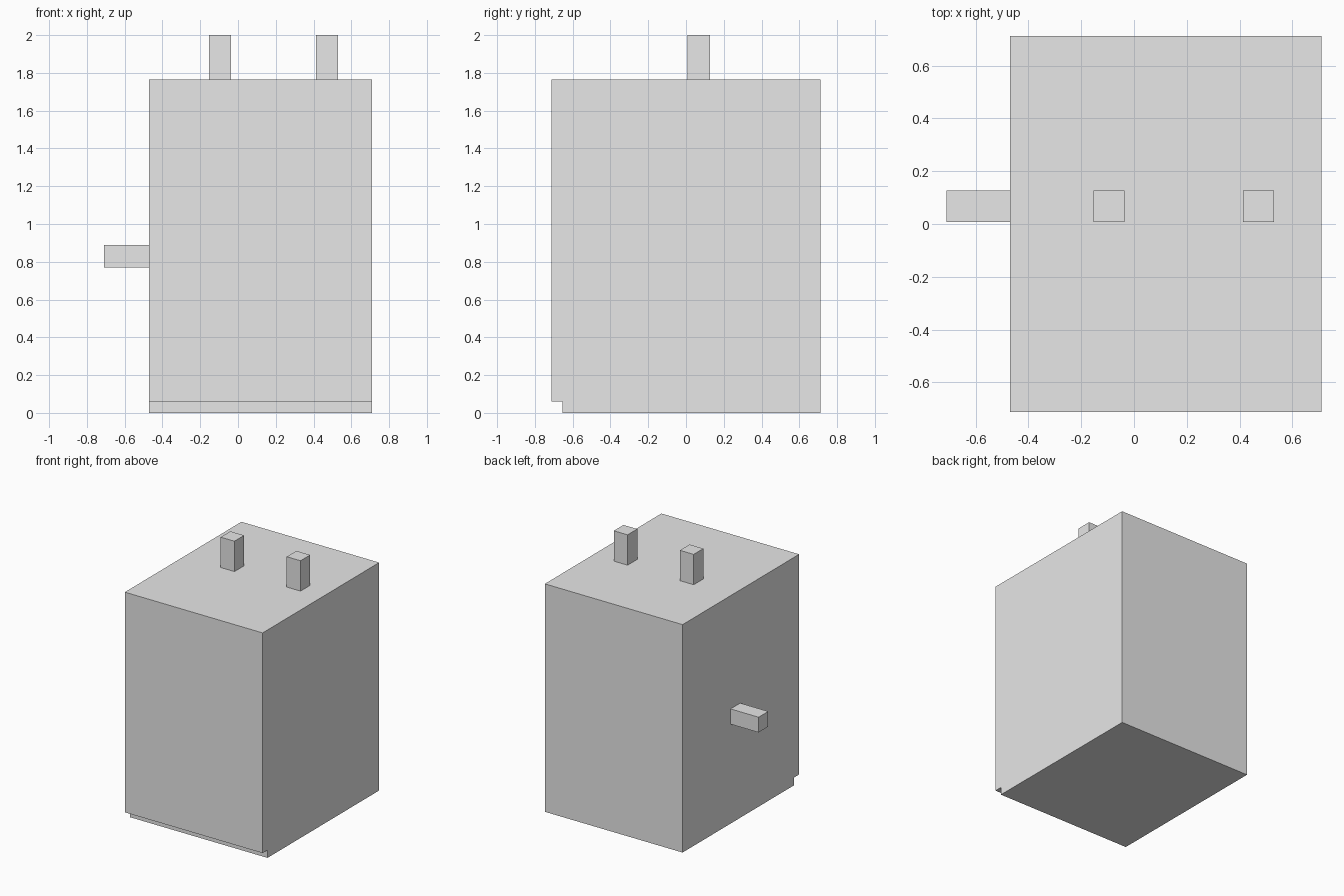
import bpy
import bmesh

cube = bpy.data.objects.get("Cube")
if cube:
    bpy.data.objects.remove(cube, do_unlink=True)

grey = bpy.data.materials.new("plain grey")
grey.use_nodes = True
colour = (0.8, 0.8, 0.8, 1)
grey.diffuse_color = colour
grey.node_tree.nodes["Principled BSDF"].inputs["Base Color"].default_value = colour


def extrude_profile(name, profile, x0, x1):
    """Extrude a closed (y, z) outline along x."""
    bm = bmesh.new()
    face = bm.faces.new([bm.verts.new((x0, y, z)) for y, z in profile])
    result = bmesh.ops.extrude_face_region(bm, geom=[face])
    moved = [v for v in result["geom"] if isinstance(v, bmesh.types.BMVert)]
    bmesh.ops.translate(bm, verts=moved, vec=(x1 - x0, 0, 0))
    bmesh.ops.recalc_face_normals(bm, faces=bm.faces)
    mesh = bpy.data.meshes.new(name)
    bm.to_mesh(mesh)
    bm.free()
    mesh.materials.append(grey)
    obj = bpy.data.objects.new(name, mesh)
    bpy.context.collection.objects.link(obj)
    return obj


def box(name, x0, x1, y0, y1, z0, z1):
    return extrude_profile(name, [(y0, z0), (y1, z0), (y1, z1), (y0, z1)], x0, x1)


side, right, top = 0.71, -0.47, 1.765   # cabinet extents
half_depth = 0.713
notch = 0.06
peg = 0.118                             # peg thickness
peg_y = 0.008

# Cabinet body with a recessed toe kick along the front
extrude_profile("cabinet_body", [
    (-half_depth + notch, 0), (half_depth, 0), (half_depth, top),
    (-half_depth, top), (-half_depth, notch), (-half_depth + notch, notch),
], right, side)

# Two upright pegs on the top
for name, x in (("top_peg_right", -0.154), ("top_peg_left", 0.412)):
    box(name, x, x + peg, peg_y, peg_y + peg, top, 2.0)

# Horizontal peg on the right side
box("side_peg", -side, right, peg_y, peg_y + peg, 0.77, 0.77 + peg)
